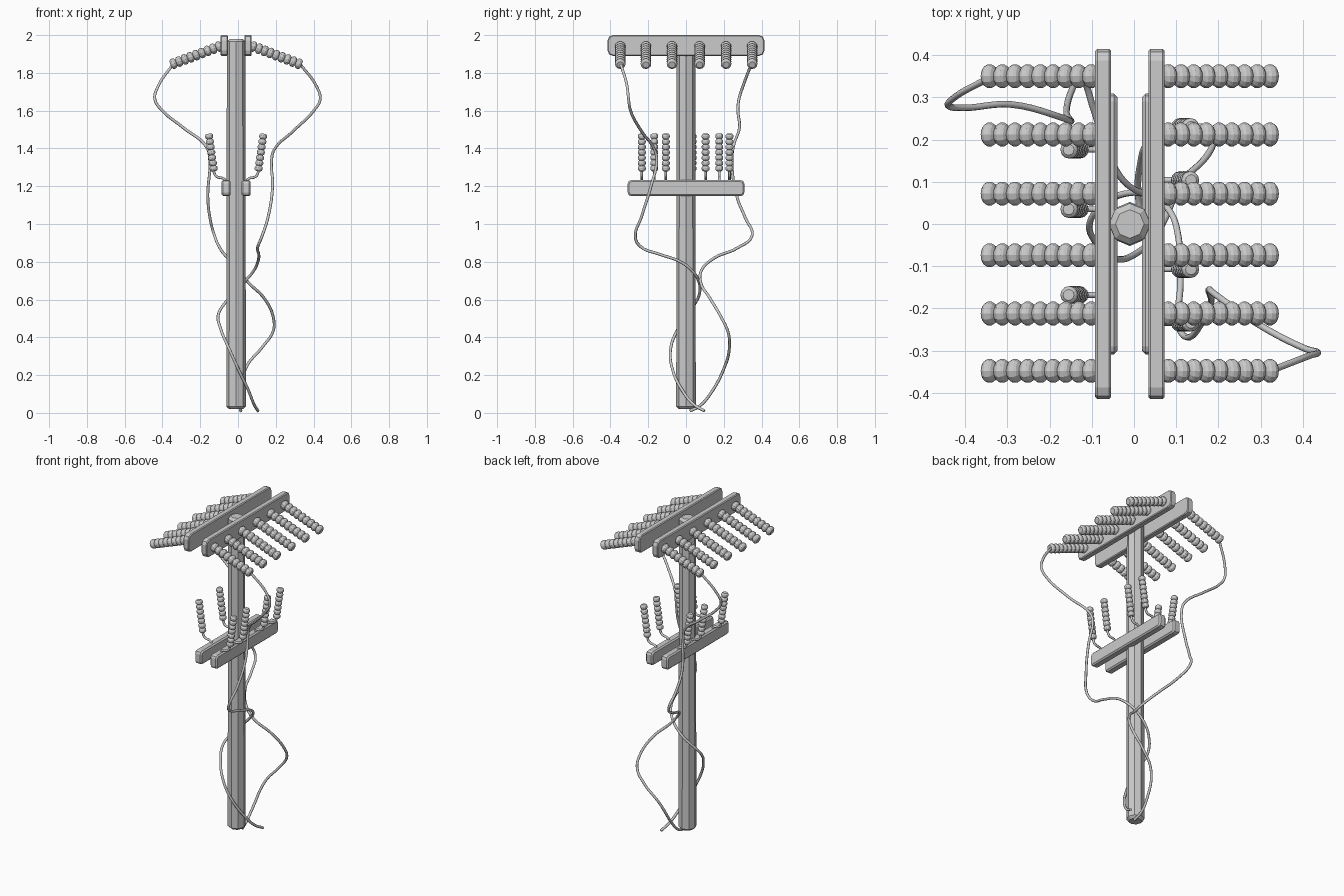
import bpy, bmesh, math
from mathutils import Vector, Matrix

if "Cube" in bpy.data.objects:
    bpy.data.objects.remove(bpy.data.objects["Cube"])

CX = -0.01  # pole axis and mirror line of the hardware


def add_mesh(name, bm):
    bmesh.ops.recalc_face_normals(bm, faces=bm.faces[:])
    me = bpy.data.meshes.new(name)
    bm.to_mesh(me)
    bm.free()
    ob = bpy.data.objects.new(name, me)
    bpy.context.collection.objects.link(ob)
    return ob


def cross_arm(name, loc, size, corner, edge):
    """Plank along y with rounded end corners and slightly eased edges."""
    bm = bmesh.new()
    bmesh.ops.create_cube(bm, size=1)
    bmesh.ops.scale(bm, vec=size, verts=bm.verts[:])
    across = [e for e in bm.edges if abs(e.verts[0].co.x - e.verts[1].co.x) > 0.001]
    bmesh.ops.bevel(bm, geom=across, offset=corner, segments=2, profile=0.5, affect='EDGES')
    ob = add_mesh(name, bm)
    ob.location = loc
    mod = ob.modifiers.new("eased_edges", 'BEVEL')
    mod.width = edge
    mod.segments = 1
    mod.limit_method = 'ANGLE'
    mod.angle_limit = math.radians(60)
    return ob


def insulator(name, p0, p1, r, beads, sides=12):
    """Stack of beads lathed around the line p0 -> p1."""
    p0, p1 = Vector(p0), Vector(p1)
    axis = p1 - p0
    pitch = axis.length / beads
    bead = [(0.0, 0.62), (0.16, 0.88), (0.34, 1.0), (0.66, 1.0), (0.84, 0.88)]
    prof = [((i + t) * pitch, r * k) for i in range(beads) for t, k in bead]
    prof.append((axis.length, r * 0.62))
    bm = bmesh.new()
    rings = []
    for z, rad in prof:
        rings.append([bm.verts.new((rad * math.cos(a), rad * math.sin(a), z))
                      for a in (2 * math.pi * j / sides for j in range(sides))])
    for a, b in zip(rings, rings[1:]):
        for j in range(sides):
            k = (j + 1) % sides
            bm.faces.new((a[j], a[k], b[k], b[j]))
    bm.faces.new(rings[0][::-1])
    bm.faces.new(rings[-1])
    rot = axis.to_track_quat('Z', 'Y').to_matrix().to_4x4()
    bm.transform(Matrix.Translation(p0) @ rot)
    return add_mesh(name, bm)


def tube(name, pts, r, res=6):
    """Round wire through the given points."""
    cu = bpy.data.curves.new(name, 'CURVE')
    cu.dimensions = '3D'
    cu.bevel_depth = r
    cu.bevel_resolution = 2
    cu.resolution_u = res
    cu.use_fill_caps = True
    sp = cu.splines.new('BEZIER')
    sp.bezier_points.add(len(pts) - 1)
    for bp, p in zip(sp.bezier_points, pts):
        bp.co = p
        bp.handle_left_type = bp.handle_right_type = 'AUTO'
    ob = bpy.data.objects.new(name, cu)
    bpy.context.collection.objects.link(ob)
    return ob


# Octagonal pole, slightly tapered, bevelled ends
bm = bmesh.new()
bmesh.ops.create_cone(bm, cap_ends=True, segments=8, radius1=0.052, radius2=0.049, depth=1.96)
rims = [e for e in bm.edges if abs(e.verts[0].co.z - e.verts[1].co.z) < 0.001]
bmesh.ops.bevel(bm, geom=rims, offset=0.014, segments=1, affect='EDGES')
add_mesh("pole", bm).location = (CX, 0, 1.0)

upper_y = (-0.348, -0.212, -0.074, 0.072, 0.212, 0.350)
lower_y = {1: (-0.234, -0.107, 0.104, 0.230), -1: (-0.168, 0.035, 0.176)}

for s, side in ((1, "right"), (-1, "left")):
    def mx(d):
        return CX + s * d

    # Paired cross arms
    cross_arm(f"upper_arm_{side}", (mx(0.063), 0, 1.945), (0.038, 0.83, 0.11), 0.028, 0.005)
    cross_arm(f"lower_arm_{side}", (mx(0.053), 0, 1.19), (0.048, 0.617, 0.084), 0.018, 0.008)

    # Drooping insulators on the upper arm
    for i, y in enumerate(upper_y):
        insulator(f"upper_insulator_{side}_{i}", (mx(0.076), y, 1.945),
                  (mx(0.347), y, 1.843), 0.028, 9)

    # Upright insulators on bent pins on the lower arm
    for i, y in enumerate(lower_y[s]):
        tube(f"pin_{side}_{i}",
             [(mx(0.055), y, 1.215), (mx(0.062), y, 1.237), (mx(0.105), y, 1.252),
              (mx(0.116), y, 1.272), (mx(0.119), y, 1.295)], 0.007, 4)
        insulator(f"lower_insulator_{side}_{i}", (mx(0.117), y, 1.28),
                  (mx(0.145), y, 1.478), 0.021, 7)

# Loose cables winding down around the pole
tube("cable_left", [
    (-0.345, 0.345, 1.845), (-0.425, 0.300, 1.725), (-0.440, 0.280, 1.660),
    (-0.405, 0.275, 1.605), (-0.290, 0.283, 1.510), (-0.165, 0.250, 1.405),
    (-0.150, 0.243, 1.340), (-0.160, 0.268, 1.150), (-0.148, 0.315, 1.030),
    (-0.125, 0.350, 0.940), (-0.095, 0.270, 0.872), (-0.055, 0.150, 0.820),
    (0.000, 0.082, 0.755), (0.055, 0.078, 0.690), (0.140, 0.128, 0.605),
    (0.188, 0.190, 0.500), (0.185, 0.222, 0.430), (0.130, 0.230, 0.350),
    (0.045, 0.205, 0.245), (0.012, 0.125, 0.095), (0.010, 0.070, 0.035),
    (0.015, 0.020, 0.010)], 0.0078)

tube("cable_right", [
    (0.330, -0.345, 1.845), (0.415, -0.312, 1.730), (0.435, -0.304, 1.660),
    (0.405, -0.295, 1.605), (0.290, -0.235, 1.490), (0.190, -0.165, 1.390),
    (0.178, -0.155, 1.340), (0.183, -0.185, 1.200), (0.160, -0.235, 1.040),
    (0.125, -0.268, 0.930), (0.105, -0.240, 0.880), (0.110, -0.140, 0.840),
    (0.105, -0.030, 0.800), (0.085, 0.030, 0.755), (0.040, 0.066, 0.700),
    (-0.020, 0.072, 0.635), (-0.070, 0.048, 0.580), (-0.105, 0.002, 0.515),
    (-0.090, -0.045, 0.440), (-0.045, -0.082, 0.335), (0.005, -0.070, 0.225),
    (0.055, -0.020, 0.120), (0.085, 0.040, 0.045), (0.106, 0.098, 0.010)], 0.0078)
